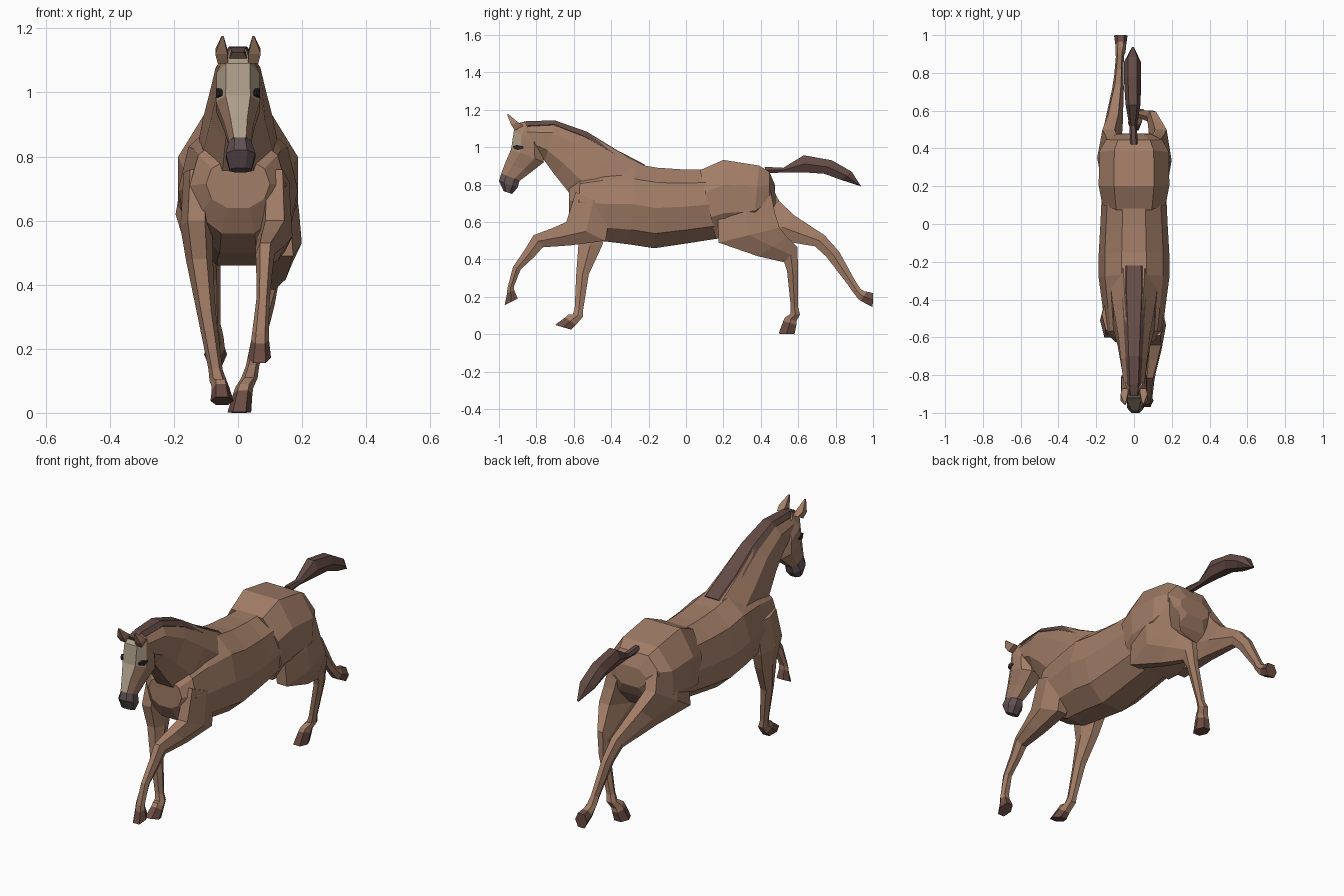
import bpy, bmesh
from math import sin, cos, pi, copysign
from mathutils import Vector


def material(name, rgb):
    m = bpy.data.materials.new(name)
    m.diffuse_color = (*rgb, 1)
    return m


COAT = material("coat", (0.36, 0.205, 0.135))
HAIR = material("hair", (0.125, 0.07, 0.06))
HOOF = material("hoof", (0.15, 0.075, 0.058))
MUZZLE = material("muzzle", (0.12, 0.08, 0.085))
BLAZE = material("blaze", (0.42, 0.34, 0.25))
DARK = material("dark", (0.03, 0.02, 0.018))


def loft(name, stations, mat, n=8, wide=0.9, tall=0.9, mirror=False):
    """Station: front/top edge (y, z), back/bottom edge (y, z), x centre, half width."""
    angles = [2 * pi * (k + 0.5) / n for k in range(n)]
    cmax = max(cos(a) for a in angles)
    smax = max(sin(a) for a in angles)
    shape = lambda v, p: copysign(abs(v) ** p, v) if abs(v) > 1e-6 else 0
    bm = bmesh.new()
    for sign in ((1, -1) if mirror else (1,)):
        rings = []
        for y1, z1, y2, z2, x, w in stations:
            mid = Vector((x * sign, (y1 + y2) / 2, (z1 + z2) / 2))
            half = Vector((0, (y1 - y2) / 2, (z1 - z2) / 2))
            rings.append([bm.verts.new(mid + half * shape(cos(a) / cmax, tall)
                                       + Vector((w * shape(sin(a) / smax, wide), 0, 0))) for a in angles])
        for r, s in zip(rings, rings[1:]):
            for k in range(n):
                j = (k + 1) % n
                bm.faces.new((r[k], r[j], s[j], s[k]))
        bm.faces.new(rings[0][::-1])
        bm.faces.new(rings[-1])
    bmesh.ops.recalc_face_normals(bm, faces=bm.faces)
    me = bpy.data.meshes.new(name)
    bm.to_mesh(me)
    bm.free()
    me.materials.append(mat)
    ob = bpy.data.objects.new(name, me)
    bpy.context.collection.objects.link(ob)
    return ob


# Trunk
body = loft("body", [
    (-0.625, 0.79, -0.625, 0.64, 0, 0.10),
    (-0.565, 0.86, -0.58, 0.56, 0, 0.15),
    (-0.44, 0.895, -0.46, 0.50, 0, 0.165),
    (-0.27, 0.91, -0.30, 0.48, 0, 0.187),
    (-0.15, 0.89, -0.17, 0.46, 0, 0.187),
    (0.0, 0.88, 0.0, 0.485, 0, 0.178),
    (0.10, 0.88, 0.16, 0.51, 0, 0.172),
    (0.25, 0.85, 0.25, 0.56, 0, 0.14)], COAT, 10, 0.9, 0.95)

# Rump: broad flat top, cut in under the tail
rump = loft("rump", [
    (0.075, 0.877, 0.16, 0.51, 0, 0.168),
    (0.20, 0.932, 0.21, 0.515, 0, 0.187),
    (0.39, 0.902, 0.36, 0.545, 0, 0.185),
    (0.445, 0.87, 0.45, 0.64, 0, 0.15),
    (0.475, 0.80, 0.48, 0.70, 0, 0.09)], COAT, 8, 0.65, 1.15)

# Neck
neck = loft("neck", [
    (-0.87, 1.12, -0.80, 0.98, 0, 0.055),
    (-0.70, 1.135, -0.755, 0.925, 0, 0.07),
    (-0.53, 1.075, -0.70, 0.85, 0, 0.085),
    (-0.37, 0.98, -0.62, 0.75, 0, 0.11),
    (-0.20, 0.89, -0.50, 0.60, 0, 0.13)], COAT)

# Legs
fore_right = loft("front_leg_right", [
    (-0.59, 0.76, -0.40, 0.68, 0.115, 0.045),
    (-0.64, 0.60, -0.43, 0.50, 0.115, 0.055),
    (-0.72, 0.565, -0.62, 0.475, 0.10, 0.045),
    (-0.815, 0.53, -0.765, 0.465, 0.085, 0.03),
    (-0.86, 0.455, -0.81, 0.415, 0.082, 0.025),
    (-0.925, 0.36, -0.885, 0.345, 0.078, 0.021),
    (-0.955, 0.245, -0.92, 0.255, 0.07, 0.026)], COAT, 6)
fore_left = loft("front_leg_left", [
    (-0.56, 0.76, -0.40, 0.74, -0.125, 0.045),
    (-0.60, 0.60, -0.42, 0.56, -0.13, 0.05),
    (-0.575, 0.48, -0.45, 0.47, -0.12, 0.042),
    (-0.587, 0.32, -0.52, 0.32, -0.10, 0.03),
    (-0.595, 0.14, -0.55, 0.13, -0.07, 0.022),
    (-0.605, 0.105, -0.55, 0.095, -0.062, 0.027),
    (-0.63, 0.105, -0.58, 0.06, -0.055, 0.027)], COAT, 6)
hind_right = loft("hind_leg_right", [
    (0.18, 0.80, 0.45, 0.78, 0.11, 0.06),
    (0.17, 0.62, 0.475, 0.65, 0.13, 0.06),
    (0.175, 0.49, 0.50, 0.57, 0.142, 0.057),
    (0.385, 0.417, 0.54, 0.52, 0.125, 0.045),
    (0.525, 0.385, 0.595, 0.465, 0.10, 0.03),
    (0.54, 0.34, 0.60, 0.34, 0.09, 0.025),
    (0.56, 0.15, 0.60, 0.14, 0.045, 0.021),
    (0.56, 0.11, 0.61, 0.105, 0.035, 0.026),
    (0.53, 0.09, 0.59, 0.07, 0.02, 0.028)], COAT, 6)
hind_left = loft("hind_leg_left", [
    (0.18, 0.72, 0.45, 0.80, -0.11, 0.06),
    (0.20, 0.53, 0.50, 0.71, -0.135, 0.06),
    (0.45, 0.51, 0.58, 0.635, -0.11, 0.05),
    (0.69, 0.47, 0.74, 0.53, -0.085, 0.031),
    (0.75, 0.415, 0.82, 0.44, -0.08, 0.025),
    (0.865, 0.265, 0.905, 0.285, -0.075, 0.021),
    (0.885, 0.235, 0.935, 0.24, -0.072, 0.027),
    (0.92, 0.19, 0.955, 0.23, -0.07, 0.028)], COAT, 6)

# Merge rump, neck and legs into one skin
bpy.context.view_layer.objects.active = body
for part in (rump, neck, fore_right, fore_left, hind_right, hind_left):
    mod = body.modifiers.new("join", 'BOOLEAN')
    mod.operation, mod.solver, mod.object = 'UNION', 'EXACT', part
    bpy.ops.object.modifier_apply(modifier=mod.name)
    bpy.data.objects.remove(part)

# Pasterns (leg end to hoof top) and hooves (hoof top to sole)
for name, leg, top, sole in (
        ("front_{}_right", (-0.955, 0.246, -0.92, 0.256, 0.07, 0.026),
         (-0.957, 0.217, -0.918, 0.235, 0.069, 0.028), (-0.97, 0.155, -0.90, 0.19, 0.067, 0.036)),
        ("front_{}_left", (-0.63, 0.105, -0.58, 0.06, -0.055, 0.027),
         (-0.645, 0.09, -0.59, 0.05, -0.053, 0.029), (-0.70, 0.05, -0.615, 0.025, -0.05, 0.036)),
        ("hind_{}_right", (0.53, 0.09, 0.59, 0.07, 0.02, 0.028),
         (0.52, 0.07, 0.59, 0.05, 0.015, 0.03), (0.495, 0.003, 0.58, 0.0, 0.004, 0.037)),
        ("hind_{}_left", (0.92, 0.19, 0.955, 0.23, -0.07, 0.028),
         (0.935, 0.178, 0.965, 0.228, -0.07, 0.029), (0.998, 0.145, 1.0, 0.22, -0.07, 0.036))):
    loft(name.format("pastern"), [leg, top], COAT, 6)
    loft(name.format("hoof"), [top, sole], HOOF, 6)

# Head, with the pale blaze painted on its front faces
head = loft("head", [
    (-0.87, 1.135, -0.80, 1.06, 0, 0.045),
    (-0.92, 1.09, -0.77, 0.98, 0, 0.067),
    (-0.935, 0.99, -0.76, 0.92, 0, 0.068),
    (-0.965, 0.92, -0.83, 0.865, 0.003, 0.046),
    (-0.988, 0.86, -0.89, 0.82, 0.006, 0.034)], COAT, 8, 0.65)
head.data.materials.append(BLAZE)
for seg, sides in enumerate(((7,), (6, 7, 0), (7,), (7,))):
    for k in sides:
        head.data.polygons[seg * 8 + k].material_index = 1

# Muzzle
loft("muzzle", [
    (-0.988, 0.86, -0.89, 0.82, 0.006, 0.035),
    (-1.0, 0.82, -0.90, 0.785, 0.008, 0.046),
    (-0.975, 0.765, -0.93, 0.75, 0.008, 0.034)], MUZZLE)

# Eyes and ears
loft("eyes", [
    (-0.925, 1.005, -0.92, 0.992, 0.053, 0.005),
    (-0.905, 1.012, -0.90, 0.985, 0.061, 0.008),
    (-0.87, 1.005, -0.87, 0.992, 0.064, 0.005)], DARK, 4, mirror=True)
loft("ears", [
    (-0.915, 1.09, -0.87, 1.115, 0.047, 0.016),
    (-0.935, 1.12, -0.90, 1.135, 0.052, 0.019),
    (-0.957, 1.175, -0.95, 1.177, 0.048, 0.003)], COAT, 4, mirror=True)

# Mane along the crest
loft("mane", [
    (-0.91, 1.125, -0.89, 1.08, 0, 0.03),
    (-0.85, 1.14, -0.84, 1.09, 0, 0.036),
    (-0.70, 1.143, -0.71, 1.10, 0, 0.045),
    (-0.53, 1.083, -0.56, 1.035, 0, 0.054),
    (-0.37, 0.985, -0.40, 0.945, 0, 0.064),
    (-0.22, 0.907, -0.24, 0.87, 0, 0.062)], HAIR, 6, 0.7)

# Tail
loft("tail", [
    (0.42, 0.895, 0.43, 0.86, 0, 0.02),
    (0.52, 0.89, 0.52, 0.865, -0.005, 0.02),
    (0.63, 0.957, 0.64, 0.865, -0.005, 0.04),
    (0.78, 0.93, 0.74, 0.858, -0.008, 0.045),
    (0.885, 0.87, 0.83, 0.825, -0.008, 0.045),
    (0.937, 0.79, 0.925, 0.795, -0.006, 0.008)], HAIR, 6)
